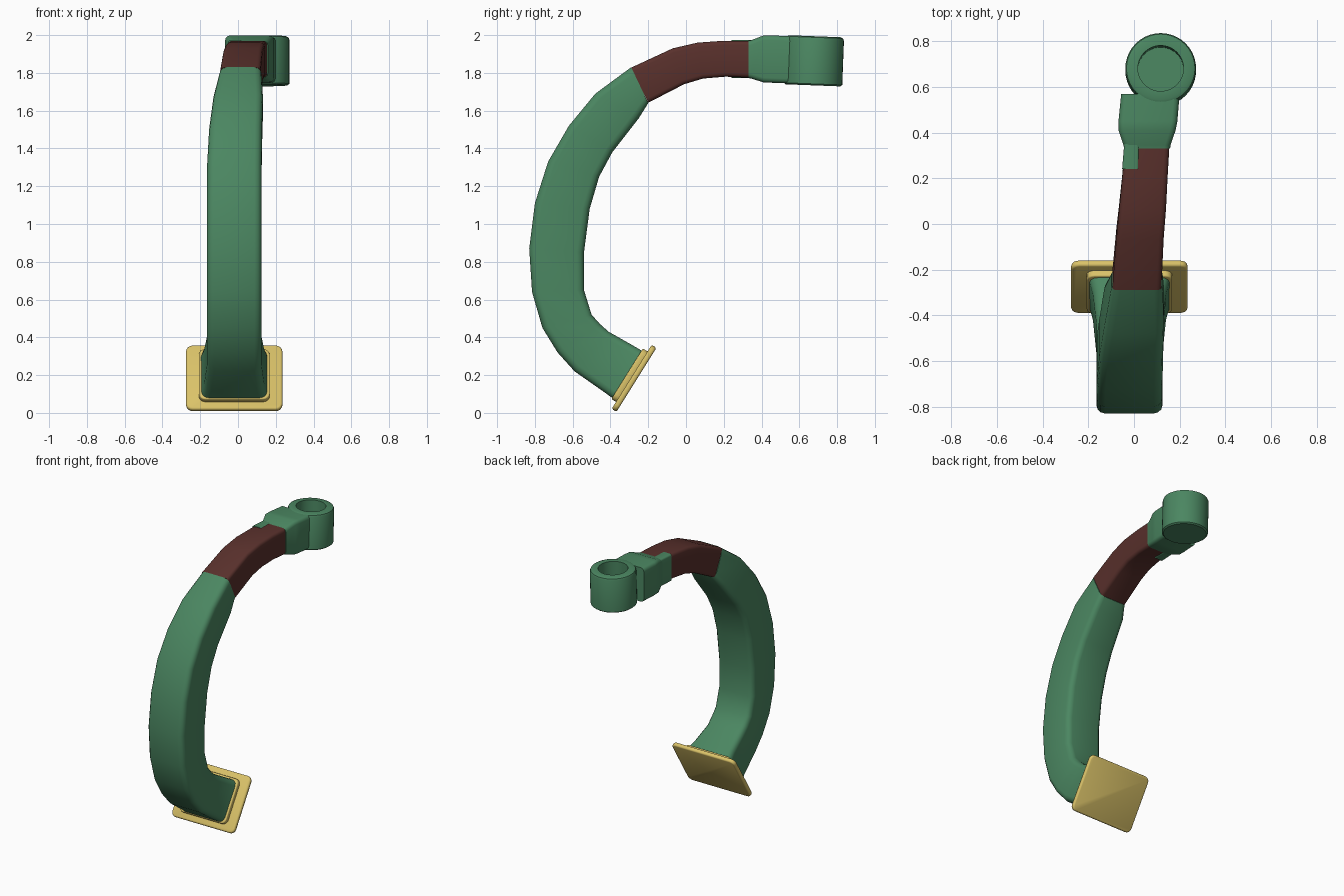
import bpy, bmesh, math
from mathutils import Matrix, Vector

if "Cube" in bpy.data.objects:
    bpy.data.objects.remove(bpy.data.objects["Cube"])


def material(name, col):
    m = bpy.data.materials.new(name)
    m.diffuse_color = (*col, 1)
    m.use_nodes = True
    m.node_tree.nodes["Principled BSDF"].inputs["Base Color"].default_value = m.diffuse_color
    return m


GREEN = material("green", (0.07, 0.24, 0.12))
BROWN = material("brown", (0.10, 0.03, 0.025))
YELLOW = material("yellow", (0.70, 0.54, 0.14))


def finish(bm, name, mat, angle=35):
    bmesh.ops.recalc_face_normals(bm, faces=bm.faces)
    me = bpy.data.meshes.new(name)
    bm.to_mesh(me)
    bm.free()
    me.shade_smooth()
    me.set_sharp_from_angle(angle=math.radians(angle))
    me.materials.append(mat)
    ob = bpy.data.objects.new(name, me)
    bpy.context.collection.objects.link(ob)
    return ob


def loft(name, sections, mat, r):
    """Rounded-rectangle loft; section = outer y,z, inner y,z, x min, x max."""
    bm = bmesh.new()
    rings = []
    for oy, oz, iy, iz, x0, x1 in sections:
        o, i = Vector((0, oy, oz)), Vector((0, iy, iz))
        up = (o - i).normalized()
        mid, hv, hx = (o + i) / 2, (o - i).length / 2 - r, (x1 - x0) / 2 - r
        ring = []
        for q, (sx, sv) in enumerate([(1, 1), (-1, 1), (-1, -1), (1, -1)]):
            for k in range(4):
                a = math.radians(90 * q + 30 * k)
                p = mid + up * (sv * hv + r * math.sin(a))
                p.x = (x0 + x1) / 2 + sx * hx + r * math.cos(a)
                ring.append(bm.verts.new(p))
        rings.append(ring)
    for a, b in zip(rings, rings[1:]):
        for k in range(16):
            n = (k + 1) % 16
            bm.faces.new((a[k], a[n], b[n], b[k]))
    bm.faces.new(rings[0])
    bm.faces.new(rings[-1])
    return finish(bm, name, mat)


def slab(name, size, loc, tilt, mat, bev):
    bm = bmesh.new()
    bmesh.ops.create_cube(bm, size=1)
    bmesh.ops.scale(bm, vec=size, verts=bm.verts)
    # round the outline corners, then soften the rims
    corners = [e for e in bm.edges if abs(e.verts[0].co.y - e.verts[1].co.y) > 1e-4]
    bmesh.ops.bevel(bm, geom=corners, offset=0.035, segments=4, profile=0.5, affect='EDGES')
    rims = [e for e in bm.edges if abs(e.verts[0].co.y - e.verts[1].co.y) < 1e-4]
    bmesh.ops.bevel(bm, geom=rims, offset=bev, segments=2, profile=0.5, affect='EDGES')
    bm.transform(Matrix.Translation(loc) @ Matrix.Rotation(math.radians(tilt), 4, 'X'))
    return finish(bm, name, mat, 50)


# curved lower arm
loft("lower_arm", [
    (-0.385, 0.075, -0.235, 0.33, -0.195, 0.155),
    (-0.44, 0.115, -0.29, 0.362, -0.18, 0.14),
    (-0.59, 0.22, -0.41, 0.43, -0.165, 0.125),
    (-0.68, 0.32, -0.455, 0.47, -0.165, 0.125),
    (-0.76, 0.45, -0.50, 0.52, -0.165, 0.125),
    (-0.815, 0.64, -0.54, 0.65, -0.165, 0.125),
    (-0.83, 0.87, -0.54, 0.85, -0.165, 0.125),
    (-0.80, 1.11, -0.51, 1.08, -0.165, 0.125),
    (-0.73, 1.33, -0.46, 1.25, -0.163, 0.125),
    (-0.62, 1.52, -0.39, 1.38, -0.153, 0.127),
    (-0.48, 1.69, -0.25, 1.56, -0.13, 0.132),
    (-0.29, 1.83, -0.20, 1.64, -0.098, 0.125),
], GREEN, 0.038)

# brown upper sleeve
loft("upper_sleeve", [
    (-0.29, 1.828, -0.20, 1.642, -0.095, 0.12),
    (-0.07, 1.93, -0.01, 1.74, -0.077, 0.13),
    (0.06, 1.96, 0.09, 1.77, -0.065, 0.14),
    (0.20, 1.97, 0.21, 1.78, -0.052, 0.147),
    (0.34, 1.97, 0.34, 1.775, -0.04, 0.155),
], BROWN, 0.022)

# green side tab reaching back over the sleeve
loft("side_tab", [
    (0.24, 1.973, 0.24, 1.774, -0.052, 0.022),
    (0.35, 1.973, 0.35, 1.772, -0.043, 0.025),
], GREEN, 0.012)

# head bracket
loft("head_bracket", [
    (0.33, 1.97, 0.33, 1.773, -0.043, 0.158),
    (0.345, 1.973, 0.345, 1.77, -0.046, 0.16),
    (0.41, 1.998, 0.41, 1.75, -0.068, 0.182),
    (0.45, 1.998, 0.45, 1.748, -0.068, 0.19),
    (0.57, 1.994, 0.57, 1.744, -0.056, 0.20),
], GREEN, 0.025)

# round cup with a blind bore, turned from a profile
profile = [(0, -0.13), (0.145, -0.13), (0.155, -0.122), (0.155, 0.112),
           (0.15, 0.124), (0.137, 0.13), (0.10, 0.13), (0.10, -0.07), (0, -0.07)]
bm = bmesh.new()
vs = [bm.verts.new((r, 0, z)) for r, z in profile]
es = [bm.edges.new(p) for p in zip(vs, vs[1:])]
bmesh.ops.spin(bm, geom=vs + es, cent=(0, 0, 0), axis=(0, 0, 1),
               angle=2 * math.pi, steps=40)
bmesh.ops.remove_doubles(bm, verts=bm.verts, dist=1e-4)
bm.transform(Matrix.Translation((0.117, 0.677, 1.864)) @
             Matrix.Rotation(math.radians(-2.2), 4, 'X'))
finish(bm, "head_cup", GREEN)

# mounting plate and its raised collar
slab("mounting_plate", (0.51, 0.03, 0.40), (-0.02, -0.275, 0.183), -32, YELLOW, 0.010)
slab("plate_collar", (0.375, 0.035, 0.315), (-0.02, -0.297, 0.198), -32, YELLOW, 0.006)
